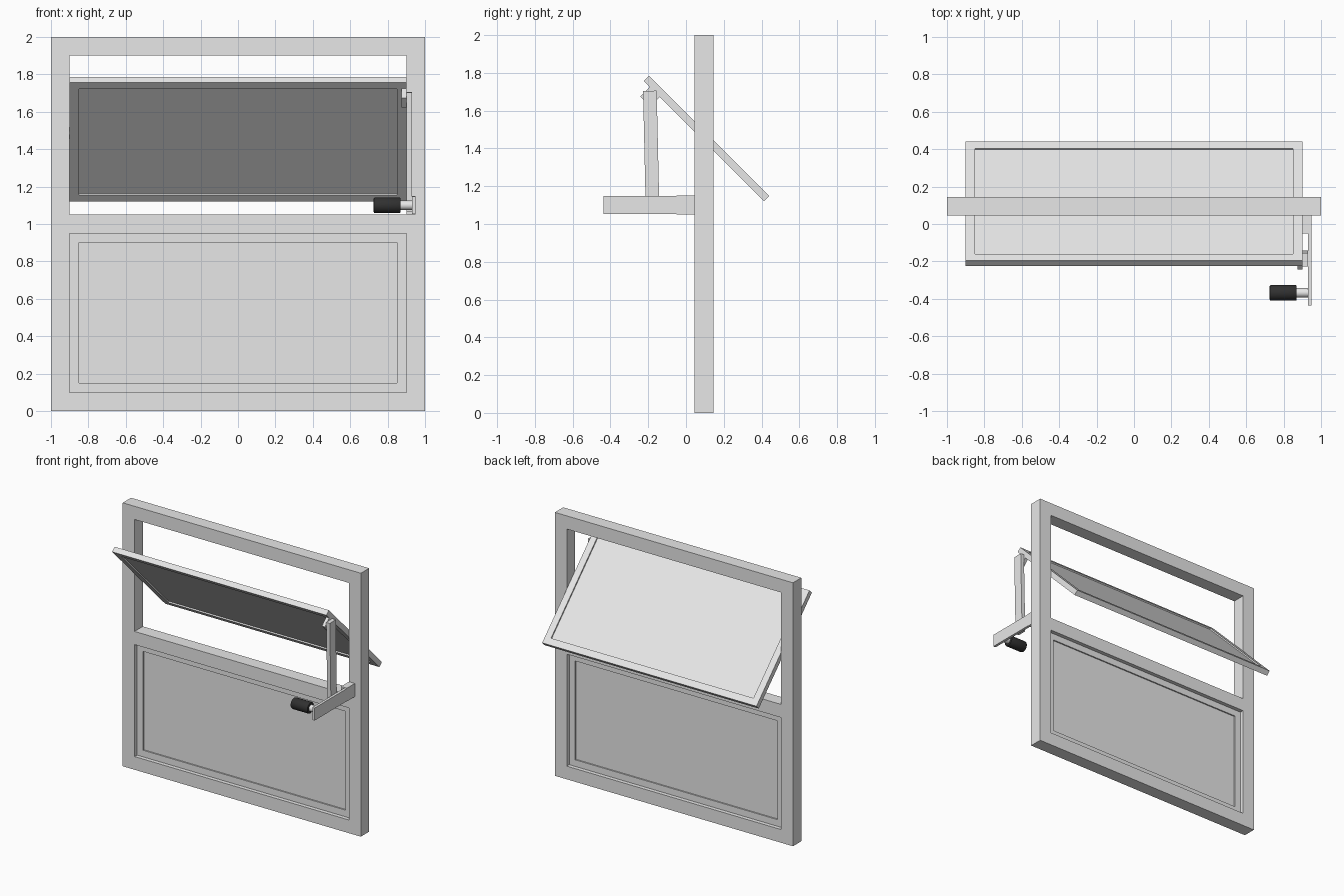
import bpy, bmesh
from math import radians
from mathutils import Matrix

cube = bpy.data.objects.get("Cube")
if cube:
    bpy.data.objects.remove(cube)


def material(name, value):
    mat = bpy.data.materials.new(name)
    mat.use_nodes = True
    color = (value, value, value, 1)
    mat.diffuse_color = color
    mat.node_tree.nodes["Principled BSDF"].inputs["Base Color"].default_value = color
    return mat


GREY = material("light_grey", 0.8)
BLACK = material("grip_black", 0.03)


def finish(name, bm, mat):
    bmesh.ops.recalc_face_normals(bm, faces=bm.faces)
    mesh = bpy.data.meshes.new(name)
    bm.to_mesh(mesh)
    bm.free()
    mesh.materials.append(mat)
    obj = bpy.data.objects.new(name, mesh)
    bpy.context.collection.objects.link(obj)
    return obj


def lattice(name, xs, zs, holes, depth):
    """Grid of cells in the XZ plane with some left open, extruded along y."""
    bm = bmesh.new()
    grid = [[bm.verts.new((x, -depth / 2, z)) for z in zs] for x in xs]
    for i in range(len(xs) - 1):
        for k in range(len(zs) - 1):
            if (i, k) not in holes:
                bm.faces.new((grid[i][k], grid[i + 1][k],
                              grid[i + 1][k + 1], grid[i][k + 1]))
    solid = bmesh.ops.extrude_face_region(bm, geom=bm.faces[:])
    moved = [g for g in solid["geom"] if isinstance(g, bmesh.types.BMVert)]
    bmesh.ops.translate(bm, verts=moved, vec=(0, depth, 0))
    return finish(name, bm, GREY)


def box(name, center, size, tilt=0):
    bm = bmesh.new()
    bmesh.ops.create_cube(bm, size=1, matrix=Matrix.Diagonal((*size, 1)))
    obj = finish(name, bm, GREY)
    obj.location = center
    obj.rotation_euler.x = radians(tilt)
    return obj


def rod(name, x0, x1, y, z, radius, mat, bevel=0):
    """Cylinder lying along x."""
    bm = bmesh.new()
    bmesh.ops.create_cone(bm, cap_ends=True, segments=24, radius1=radius,
                          radius2=radius, depth=x1 - x0,
                          matrix=Matrix.Rotation(radians(90), 4, "Y"))
    if bevel:
        rims = [e for e in bm.edges if abs(e.verts[0].co.x - e.verts[1].co.x) < 1e-5]
        bmesh.ops.bevel(bm, geom=rims, offset=bevel, segments=2,
                        profile=0.5, affect="EDGES")
    obj = finish(name, bm, mat)
    obj.location = ((x0 + x1) / 2, y, z)
    bpy.ops.object.select_all(action="DESELECT")
    obj.select_set(True)
    bpy.context.view_layer.objects.active = obj
    bpy.ops.object.shade_smooth_by_angle(angle=radians(30))
    return obj


def sash(name, height, center, tilt):
    """Rim with a slightly recessed pane on both sides."""
    h, rim = height / 2, 0.05
    parts = [
        lattice(name + "_rim", (-0.9, rim - 0.9, 0.9 - rim, 0.9),
                (-h, rim - h, h - rim, h), {(1, 1)}, 0.04),
        box(name + "_pane", center, (1.8 - 2 * rim, 0.02, height - 2 * rim)),
    ]
    for part in parts:
        part.location = center
        part.rotation_euler.x = radians(tilt)


# Outer frame with two openings
FRAME_Y = 0.095
frame = lattice("window_frame", (-1, -0.9, 0.9, 1),
                (0, 0.1, 0.95, 1.05, 1.9, 2), {(1, 1), (1, 3)}, 0.1)
frame.location.y = FRAME_Y

# Fixed lower sash and pivoting upper sash
sash("lower_sash", 0.85, (0, FRAME_Y, 0.525), 0)
sash("upper_sash", 0.9, (0, 0.108, 1.453), 45)

# Opening mechanism on the left jamb
box("arm_mount", (0.925, -0.002, 1.1), (0.05, 0.095, 0.1))
box("crank_arm", (0.94, -0.196, 1.1), (0.02, 0.482, 0.095))
box("push_link", (0.915, -0.184, 1.385), (0.03, 0.072, 0.64), 1.3)
box("sash_bracket", (0.8875, -0.19, 1.675), (0.025, 0.075, 0.075), 45)
rod("handle_shaft", 0.86, 0.935, -0.368, 1.1, 0.025, GREY)
rod("handle_grip", 0.725, 0.87, -0.368, 1.1, 0.042, BLACK, 0.008)
